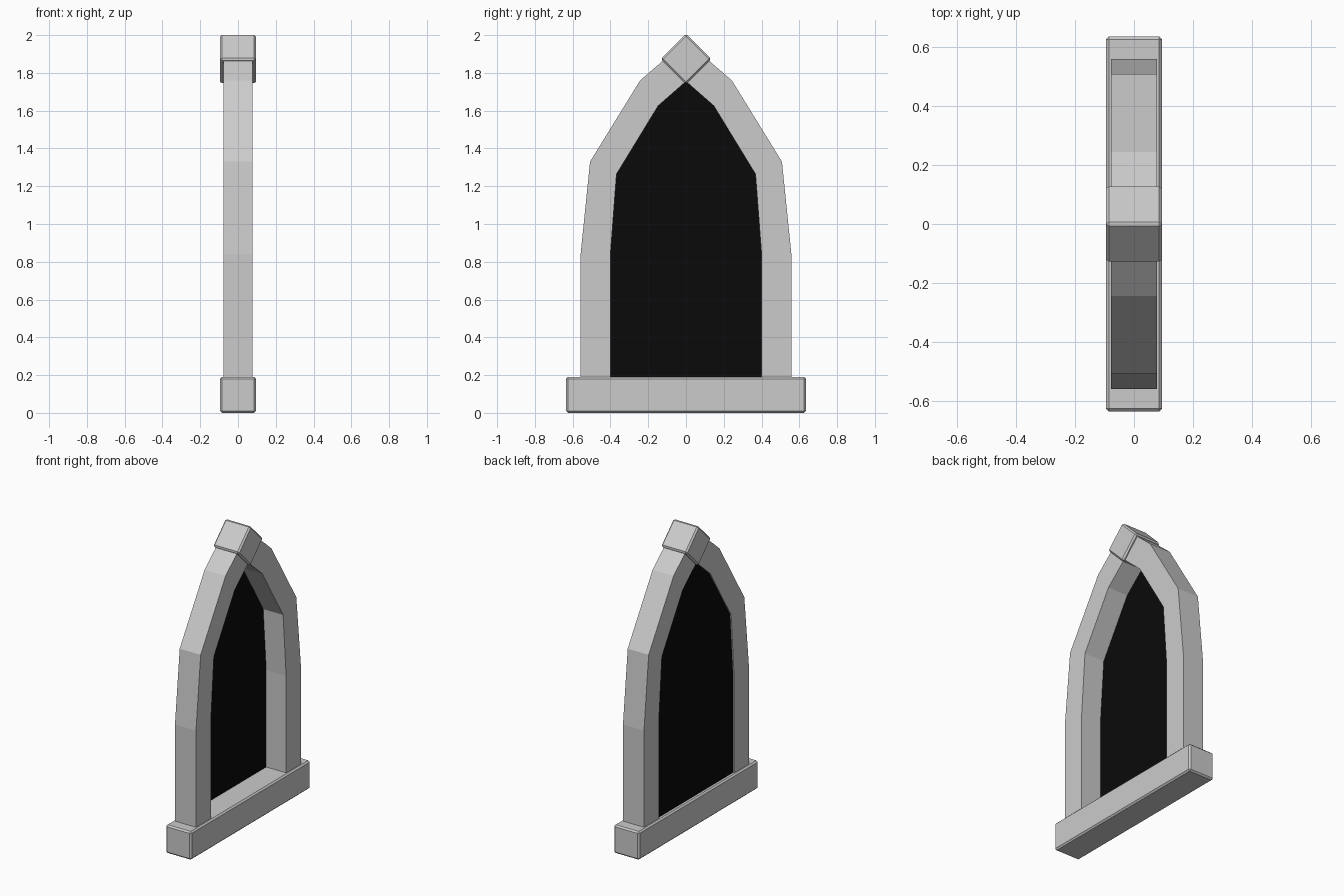
import bpy
import bmesh
from math import radians

cube = bpy.data.objects.get("Cube")
if cube:
    bpy.data.objects.remove(cube, do_unlink=True)


def material(name, value):
    mat = bpy.data.materials.new(name)
    mat.use_nodes = True
    color = (value, value, value, 1)
    mat.diffuse_color = color
    mat.node_tree.nodes["Principled BSDF"].inputs["Base Color"].default_value = color
    return mat


stone = material("grey stone", 0.6)
dark = material("black glass", 0.003)


def add_object(name, bm, mat):
    bmesh.ops.recalc_face_normals(bm, faces=bm.faces)
    mesh = bpy.data.meshes.new(name)
    bm.to_mesh(mesh)
    bm.free()
    mesh.materials.append(mat)
    obj = bpy.data.objects.new(name, mesh)
    bpy.context.collection.objects.link(obj)
    return obj


def bevelled_block(name, size, z, tilt=0):
    bm = bmesh.new()
    bmesh.ops.create_cube(bm, size=1)
    bmesh.ops.scale(bm, vec=size, verts=bm.verts)
    obj = add_object(name, bm, stone)
    obj.location.z = z
    obj.rotation_euler.x = radians(tilt)
    bevel = obj.modifiers.new("edge_bevel", "BEVEL")
    bevel.width = 0.01
    bevel.segments = 1
    return obj


def mirrored(half):
    """Full arch path from a half path that ends at the apex."""
    return half + [(-y, z) for y, z in reversed(half[:-1])]


# Half outlines (y, z) from the foot up to the apex
outer = mirrored([(0.558, 0.18), (0.558, 0.84), (0.508, 1.33), (0.243, 1.76), (0, 1.97)])
inner = mirrored([(0.4, 0.18), (0.4, 0.84), (0.368, 1.264), (0.147, 1.626), (0, 1.755)])
DEPTH = 0.078

# Pointed arch frame: a four-sided section swept along both outlines
bm = bmesh.new()
rings = [[bm.verts.new((x, y, z)) for x, (y, z) in
          ((-DEPTH, o), (DEPTH, o), (DEPTH, i), (-DEPTH, i))]
         for o, i in zip(outer, inner)]
for a, b in zip(rings, rings[1:]):
    for k in range(4):
        n = (k + 1) % 4
        bm.faces.new((a[k], a[n], b[n], b[k]))
bm.faces.new(rings[0])
bm.faces.new(rings[-1])
add_object("arch_frame", bm, stone)

# Dark pane set close to the -x side of the frame
bm = bmesh.new()
bm.faces.new([bm.verts.new((-0.07, y, z)) for y, z in inner])
add_object("window_pane", bm, dark)

# Sill and diamond keystone
bevelled_block("sill", (0.19, 1.27, 0.19), 0.095)
bevelled_block("keystone", (0.19, 0.19, 0.19), 1.873, 45)
